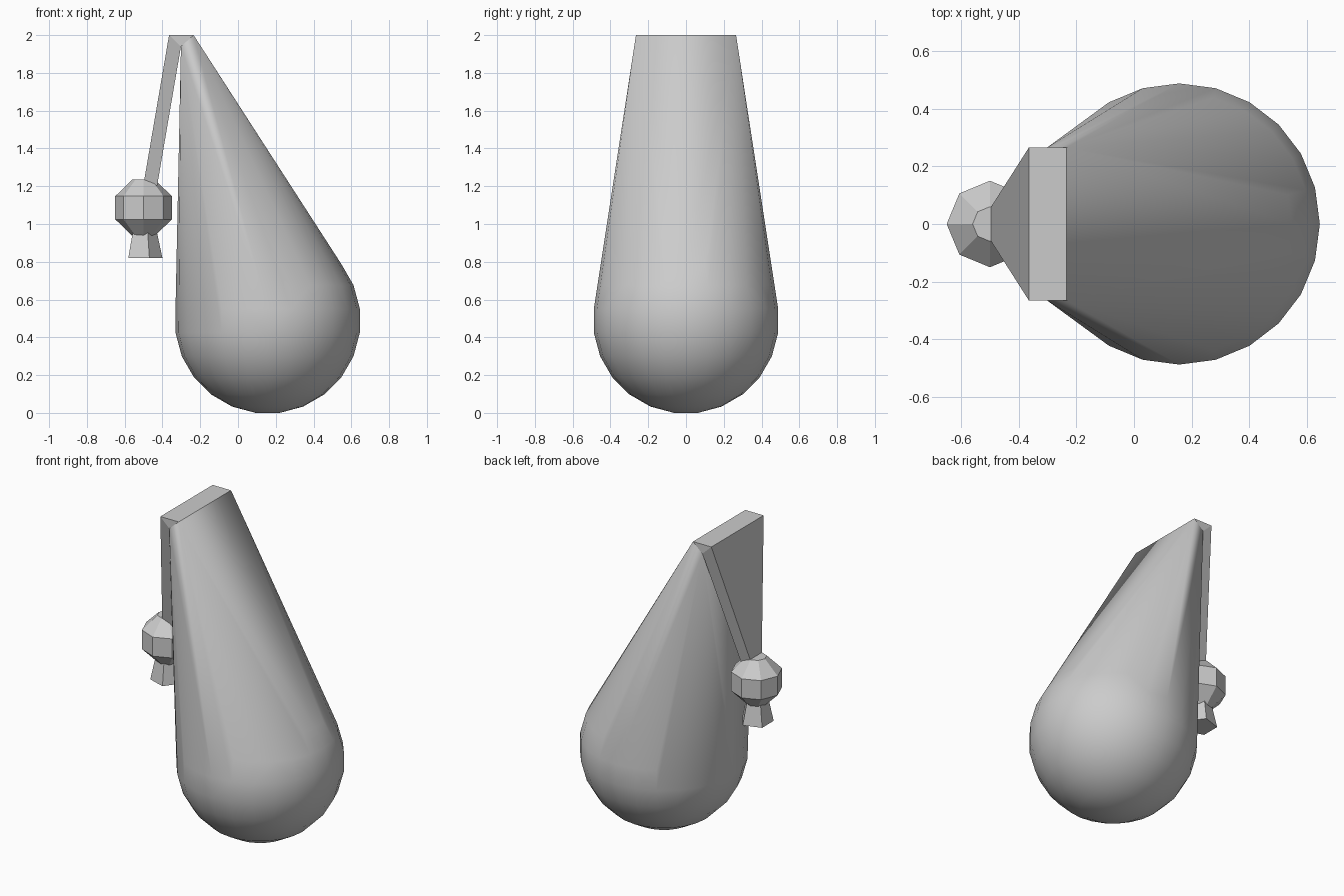
import bpy, bmesh
from math import radians, sin, cos
from mathutils import Matrix, Vector

cube = bpy.data.objects.get("Cube")
if cube:
    bpy.data.objects.remove(cube, do_unlink=True)

GREY = (0.6, 0.6, 0.6, 1)
grey = bpy.data.materials.new("light grey")
grey.diffuse_color = GREY
grey.use_nodes = True
for node in grey.node_tree.nodes:
    if node.type == 'BSDF_PRINCIPLED':
        node.inputs["Base Color"].default_value = GREY


def finish(bm, name, smooth=False):
    bmesh.ops.recalc_face_normals(bm, faces=bm.faces[:])
    mesh = bpy.data.meshes.new(name)
    bm.to_mesh(mesh)
    bm.free()
    mesh.materials.append(grey)
    obj = bpy.data.objects.new(name, mesh)
    bpy.context.collection.objects.link(obj)
    if smooth:
        bpy.ops.object.select_all(action='DESELECT')
        obj.select_set(True)
        bpy.context.view_layer.objects.active = obj
        bpy.ops.object.shade_smooth_by_angle(angle=radians(32))
    return obj


def lathe(name, x, sides, profile):
    """Flat-shaded closed solid turned around a vertical axis."""
    bm = bmesh.new()
    rings = [[bm.verts.new((x + r * cos(radians(360 * i / sides)),
                            r * sin(radians(360 * i / sides)), z))
              for i in range(sides)] for r, z in profile]
    for low, high in zip(rings, rings[1:]):
        for i in range(sides):
            j = (i + 1) % sides
            bm.faces.new((low[i], low[j], high[j], high[i]))
    bm.faces.new(rings[0])
    bm.faces.new(rings[-1])
    return finish(bm, name)


# Shared top edge of the bag and the strap
HALF = 0.265
outer, crest, inner = (-0.365, 2.0), (-0.235, 2.0), (-0.302, 1.94)

# Bag body: round base stretched up to the top edge
RADIUS, CX, CZ = 0.492, 0.157, 0.488
bm = bmesh.new()
for k in range(12):
    lat = radians(-82.5 + 15 * k)
    for i in range(24):
        lon = radians(15 * i)
        bm.verts.new((CX + RADIUS * cos(lat) * cos(lon),
                      RADIUS * cos(lat) * sin(lon),
                      CZ + RADIUS * sin(lat)))
for x, z in (crest, inner):
    for s in (-1, 1):
        bm.verts.new((x, s * HALF, z))
hull = bmesh.ops.convex_hull(bm, input=bm.verts[:])
loose = [v for v in bm.verts if not v.link_faces]
bmesh.ops.delete(bm, geom=loose, context='VERTS')
finish(bm, "bag_body", smooth=True)

# Folded top and the tapering strap that hangs from it
bm = bmesh.new()
section = [(*outer, HALF), (*crest, HALF), (*inner, HALF),
           (-0.432, 1.18, 0.05), (-0.502, 1.2, 0.05)]
sides = [[bm.verts.new((x, s * y, z)) for x, z, y in section] for s in (-1, 1)]
for a, b, c, e, d in sides:
    bm.faces.new((a, b, c))
    bm.faces.new((a, c, e, d))
front, back = sides
for i in range(5):
    j = (i + 1) % 5
    bm.faces.new((front[i], front[j], back[j], back[i]))
finish(bm, "hanging_strap")

# Faceted bead and its flared tassel
lathe("bead", -0.5, 8, [(0.06, 0.937), (0.15, 1.025), (0.15, 1.147), (0.06, 1.235)])
lathe("tassel", -0.5, 5, [(0.1, 0.82), (0.055, 1.03)])
